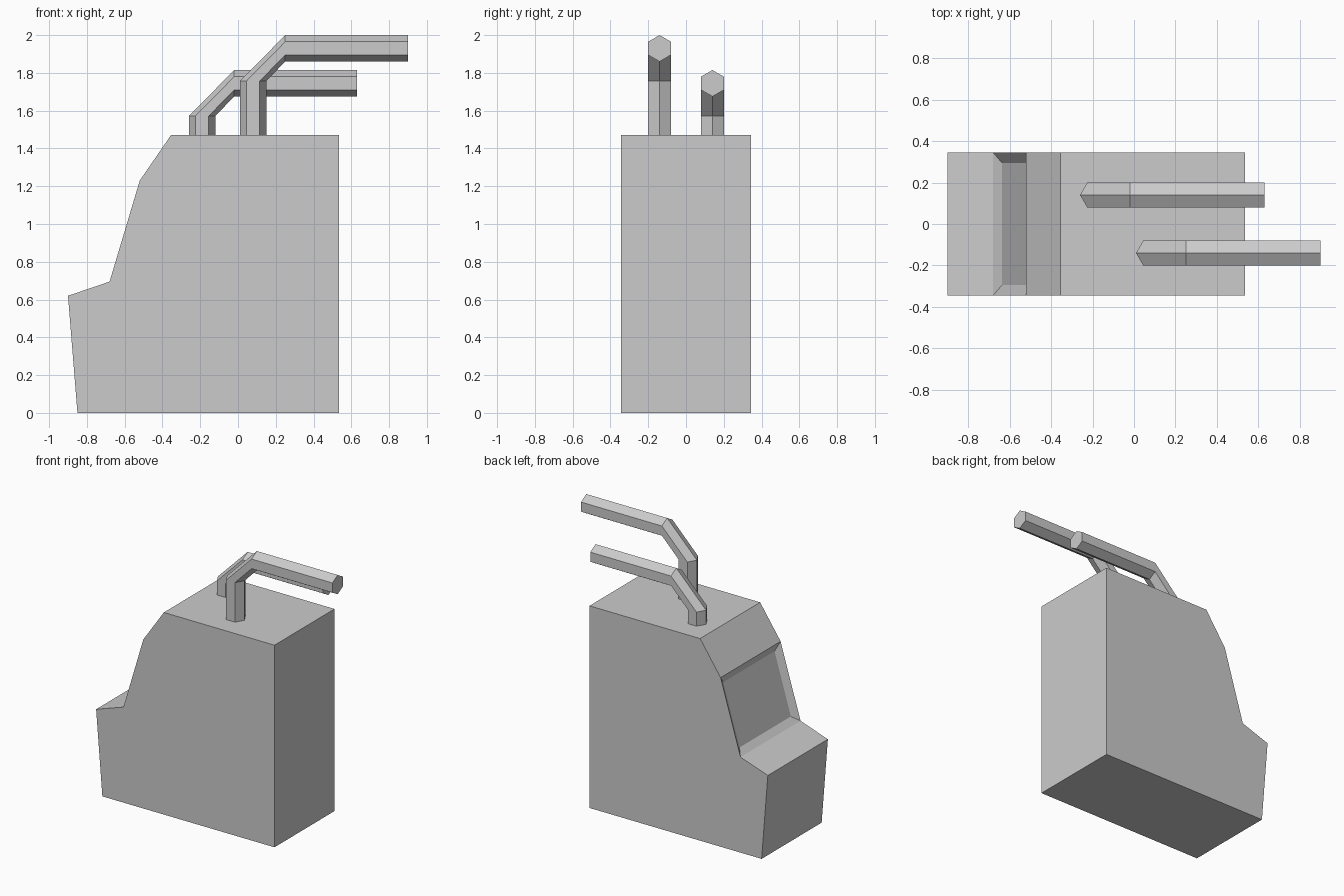
import bpy, bmesh
from math import sin, cos, pi

if "Cube" in bpy.data.objects:
    bpy.data.objects.remove(bpy.data.objects["Cube"])


def finish(bm, name):
    bmesh.ops.recalc_face_normals(bm, faces=bm.faces)
    mesh = bpy.data.meshes.new(name)
    bm.to_mesh(mesh)
    bm.free()
    obj = bpy.data.objects.new(name, mesh)
    bpy.context.collection.objects.link(obj)
    return obj


# Cabinet: side profile (x, z) extruded across the width
HALF_WIDTH = 0.345
PROFILE = [(-0.85, 0), (0.535, 0), (0.535, 1.47), (-0.355, 1.47),
           (-0.52, 1.23), (-0.68, 0.695), (-0.9, 0.62)]
bm = bmesh.new()
side = bm.faces.new([bm.verts.new((x, -HALF_WIDTH, z)) for x, z in PROFILE])
extruded = bmesh.ops.extrude_face_region(bm, geom=[side])["geom"]
bmesh.ops.translate(bm, vec=(0, 2 * HALF_WIDTH, 0),
                    verts=[v for v in extruded if isinstance(v, bmesh.types.BMVert)])
bmesh.ops.recalc_face_normals(bm, faces=bm.faces)

# Recessed screen panel: the steep face between the shelf and the hood
screen = min(bm.faces, key=lambda f: abs(f.calc_center_median().x + 0.60)
             + abs(f.calc_center_median().z - 0.9625))
bmesh.ops.inset_individual(bm, faces=[screen], thickness=0.05, depth=-0.03,
                           use_even_offset=True)
finish(bm, "cabinet")


# Bent hexagonal pipes rising from the top
def bent_pipe(name, x, y, bend_z, radius=0.07):
    hexagon = [(radius * cos(i * pi / 3), radius * sin(i * pi / 3)) for i in range(6)]
    arm_z = bend_z + 0.173
    bm = bmesh.new()
    rings = []
    for z in (1.46, bend_z):            # upright
        rings.append([bm.verts.new((x + a, y + b, z)) for a, b in hexagon])
    for arm_x in (x + 0.17, x + 0.82):  # horizontal arm
        rings.append([bm.verts.new((arm_x, y + b, arm_z - a)) for a, b in hexagon])
    for low, high in zip(rings, rings[1:]):
        for i in range(6):
            j = (i + 1) % 6
            bm.faces.new((low[i], low[j], high[j], high[i]))
    bm.faces.new(rings[0])
    bm.faces.new(rings[-1])
    return finish(bm, name)


bent_pipe("tall_pipe", 0.08, -0.14, 1.757)
bent_pipe("short_pipe", -0.19, 0.14, 1.572)
